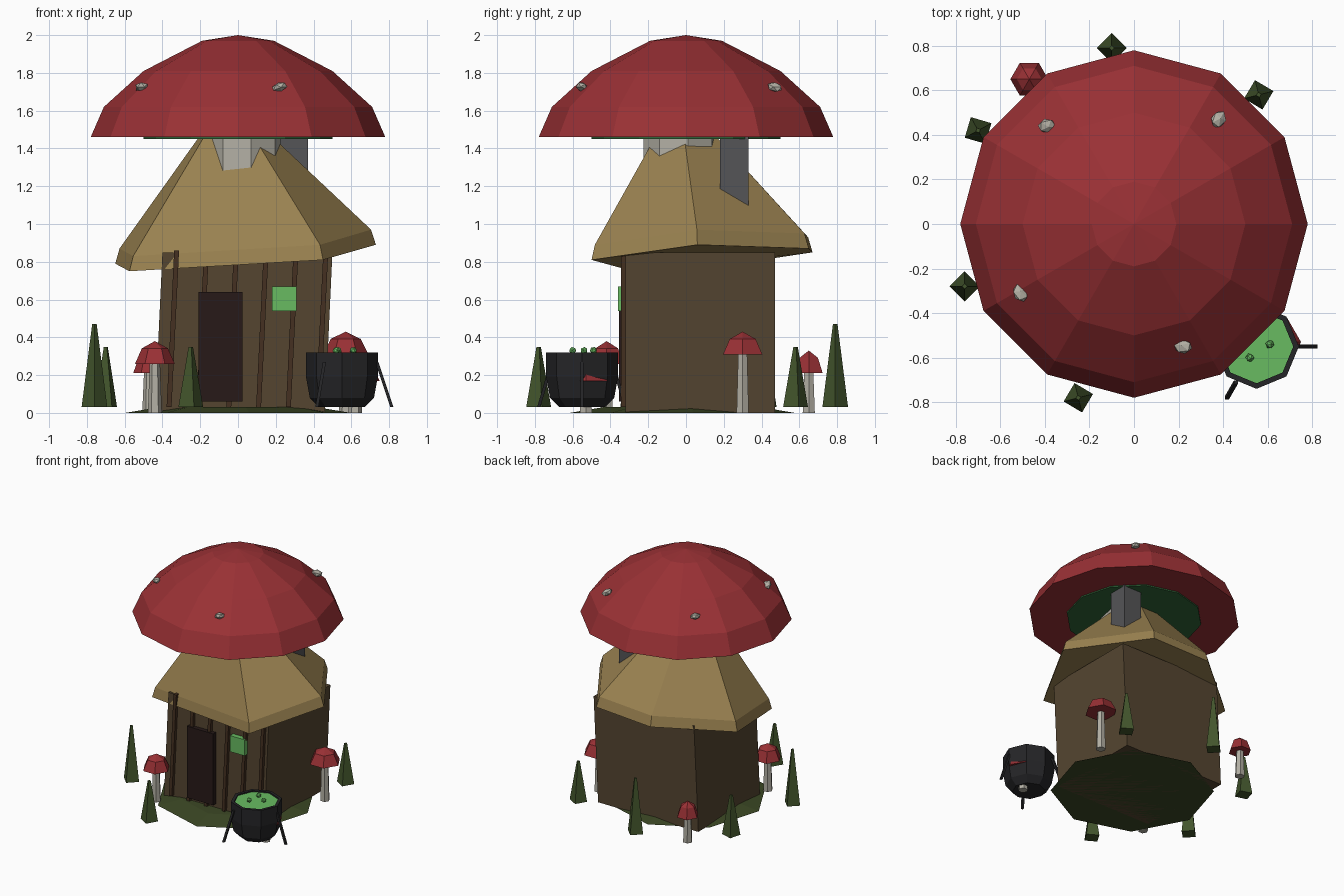
import bpy, bmesh
from math import sin, cos, pi, radians
from mathutils import Vector

if "Cube" in bpy.data.objects:
    bpy.data.objects.remove(bpy.data.objects["Cube"])


def mat(name, rgb):
    m = bpy.data.materials.new(name)
    m.diffuse_color = (*rgb, 1)
    m.use_nodes = True
    m.node_tree.nodes["Principled BSDF"].inputs["Base Color"].default_value = m.diffuse_color
    return m


RED = mat("red", (0.32, 0.03, 0.035))
STRAW = mat("straw", (0.32, 0.22, 0.08))
WOOD = mat("wood", (0.09, 0.06, 0.03))
PLANK = mat("plank", (0.06, 0.03, 0.015))
DOOR = mat("dark_door", (0.02, 0.01, 0.009))
GLOW = mat("glow_green", (0.14, 0.5, 0.12))
GILL = mat("gill_green", (0.03, 0.13, 0.04))
GRASS = mat("grass", (0.045, 0.065, 0.018))
LEAF = mat("leaf", (0.055, 0.09, 0.025))
PALE = mat("pale_stem", (0.45, 0.43, 0.37))
STONE = mat("stone", (0.09, 0.09, 0.095))
IRON = mat("iron", (0.018, 0.018, 0.02))


def loft(name, loops, m):
    """Skin loops of points; a one-point loop makes a tip, open ends are capped."""
    bm = bmesh.new()
    vl = [[bm.verts.new(p) for p in lp] for lp in loops]
    for a, b in zip(vl, vl[1:]):
        n = max(len(a), len(b))
        for i in range(n):
            j = (i + 1) % n
            if len(b) == 1:
                bm.faces.new((a[i], a[j], b[0]))
            elif len(a) == 1:
                bm.faces.new((a[0], b[j], b[i]))
            else:
                bm.faces.new((a[i], a[j], b[j], b[i]))
    for end in (vl[0], vl[-1]):
        if len(end) > 2:
            bm.faces.new(end)
    bmesh.ops.recalc_face_normals(bm, faces=bm.faces)
    me = bpy.data.meshes.new(name)
    bm.to_mesh(me)
    bm.free()
    me.materials.append(m)
    ob = bpy.data.objects.new(name, me)
    bpy.context.collection.objects.link(ob)
    return ob


def turn(name, profile, n, x, y, m, rot=0.0):
    """Low-sided turned shape from (radius, z) pairs."""
    loops = []
    for r, z in profile:
        k = n if r > 0 else 1
        loops.append([(x + r * cos(rot + 2 * pi * i / n), y + r * sin(rot + 2 * pi * i / n), z)
                      for i in range(k)])
    return loft(name, loops, m)


def block(name, x0, x1, y0, y1, z0, z1, m, lean=0.0):
    """Box whose top is shifted sideways by lean."""
    lp = lambda z, d: [(x0 + d, y0, z), (x1 + d, y0, z), (x1 + d, y1, z), (x0 + d, y1, z)]
    return loft(name, [lp(z0, 0), lp(z1, lean)], m)


def blob(name, loc, scale, m, rot=0.0):
    bpy.ops.mesh.primitive_ico_sphere_add(subdivisions=1, radius=1, location=loc, rotation=(0.2, 0.3, rot))
    ob = bpy.context.object
    ob.name = name
    ob.scale = scale
    ob.data.materials.append(m)


# Big mushroom cap, gills and stem
turn("cap", [(0.5, 1.46), (0.78, 1.46), (0.71, 1.62), (0.5, 1.81), (0.19, 1.97), (0, 2.0)],
     12, 0, 0, RED)
turn("gills", [(0.5, 1.47), (0.5, 1.45)], 12, 0, 0, GILL)
turn("stem", [(0.2, 1.2), (0.2, 1.46)], 8, 0.03, -0.03, PALE, 0.2)
for i, (x, y) in enumerate([(-0.39, 0.44), (0.38, 0.47), (-0.51, -0.31), (0.22, -0.55)]):
    blob(f"cap_spot_{i}", (x, y, 1.725), (0.045, 0.035, 0.025), PALE, i)

# Crooked straw roof: tilted eave, short rim, facets running to the apex
eave = [Vector(p) for p in [(0.45, -0.5, 0.81), (0.73, 0.06, 0.89), (0.35, 0.65, 0.87),
                            (-0.15, 0.67, 0.85), (-0.65, 0.27, 0.79), (-0.575, -0.28, 0.75)]]
rim = [Vector((p.x * 0.965, p.y * 0.965, p.z + 0.08)) for p in eave]
loft("straw_roof", [eave, rim, [(-0.05, -0.04, 1.68)]], STRAW)
block("chimney", 0.21, 0.37, 0.18, 0.33, 1.08, 1.48, STONE)

# Leaning hut body, planks, door and window
block("walls", -0.44, 0.46, -0.32, 0.47, 0.0, 0.85, WOOD, 0.04)
for i in range(6):
    x = -0.365 + i * 0.158
    block(f"plank_{i}", x - 0.013, x + 0.013, -0.345, -0.31, 0.03, 0.86, PLANK, 0.04)
block("door", -0.21, 0.025, -0.355, -0.3, 0.06, 0.64, DOOR)
block("window", 0.18, 0.31, -0.36, -0.3, 0.54, 0.67, GLOW)

# Grass mound
turn("grass_mound", [(0.6, 0.0), (0.42, 0.03)], 8, 0, -0.02, GRASS, 0.1)

# Cauldron with brew, bubbles and three legs
cx, cy = 0.55, -0.55
turn("cauldron", [(0.12, 0.03), (0.17, 0.08), (0.19, 0.19), (0.19, 0.32), (0.165, 0.32), (0.165, 0.29)],
     8, cx, cy, IRON)
turn("brew", [(0.165, 0.28), (0.165, 0.31)], 8, cx, cy, GLOW)
for i, (dx, dy) in enumerate([(-0.03, -0.05), (0.06, 0.01), (-0.02, 0.06)]):
    blob(f"bubble_{i}", (cx + dx, cy + dy, 0.33), (0.02,) * 3, GLOW, i)
for i in range(3):
    c, s = cos(2 * pi * i / 3), sin(2 * pi * i / 3)
    loft(f"cauldron_leg_{i}", [[(cx + r * c + 0.012 * cos(a), cy + r * s + 0.012 * sin(a), z)
                                for a in (radians(45 + 90 * k) for k in range(4))]
                               for r, z in ((0.265, 0.03), (0.185, 0.27))], IRON)

# Small mushrooms: x, y, height, cap base height, cap radius
for i, (x, y, h, b, r) in enumerate([(-0.44, -0.42, 0.38, 0.26, 0.105), (0.57, 0.3, 0.43, 0.31, 0.12),
                                     (-0.47, 0.65, 0.33, 0.21, 0.085), (0.62, -0.53, 0.29, 0.17, 0.13)]):
    turn(f"small_stem_{i}", [(0.037, 0.0), (0.027, b + 0.02)], 6, x, y, PALE)
    turn(f"small_cap_{i}", [(r, b), (r * 0.66, b + (h - b) * 0.68), (0, h)], 6, x, y, RED)

# Four-sided shrubs: x, y, top
for i, (x, y, h) in enumerate([(-0.1, 0.79, 0.47), (0.56, 0.58, 0.35), (-0.7, 0.42, 0.35),
                               (-0.76, -0.28, 0.47), (-0.25, -0.78, 0.35)]):
    turn(f"shrub_{i}", [(0.068, 0.03), (0.012, h)], 4, x, y, LEAF, 0.25 * (i % 3))
